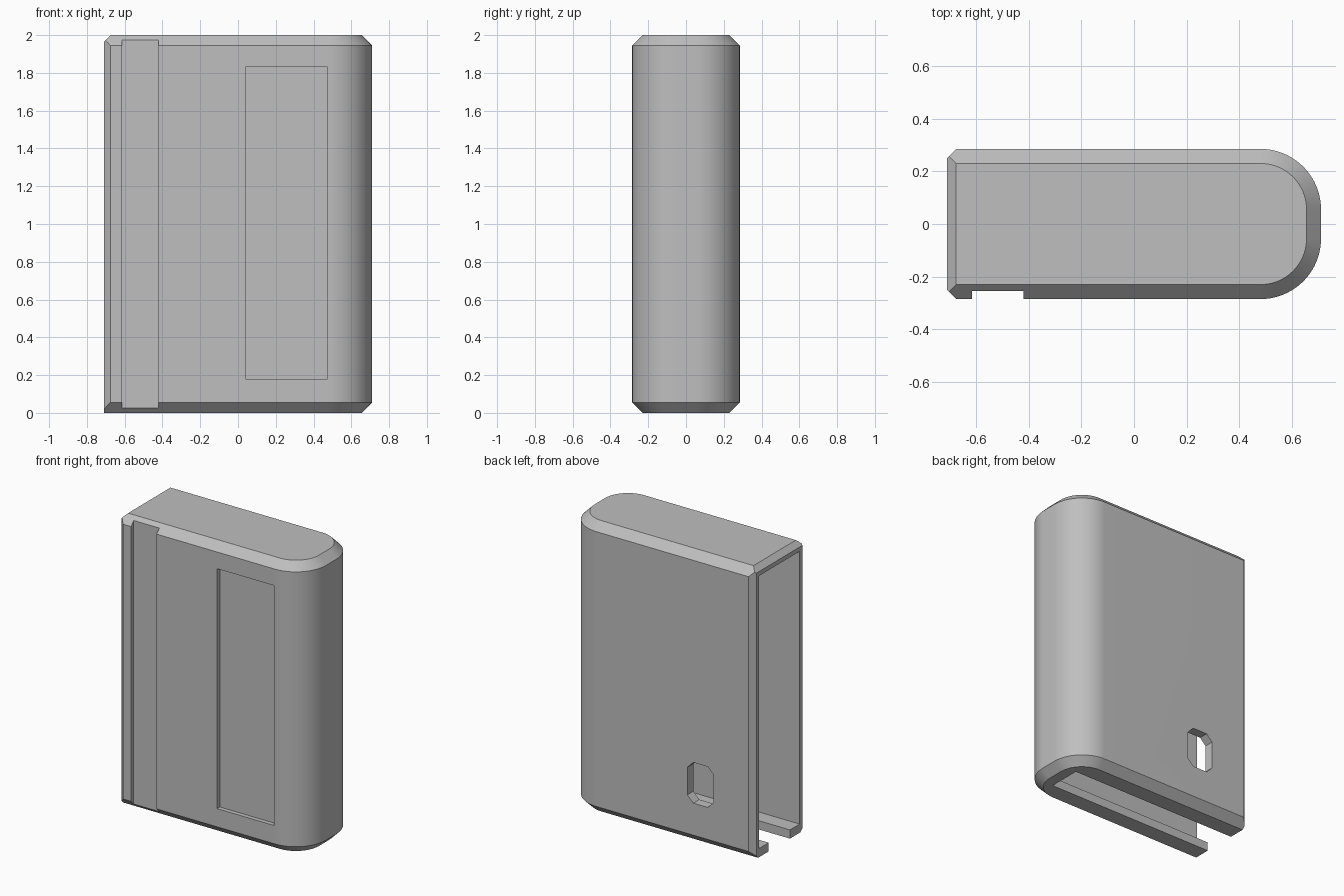
import bpy
import bmesh
from math import sin, cos, pi, radians
from mathutils import Vector

cube = bpy.data.objects.get("Cube")
if cube:
    bpy.data.objects.remove(cube, do_unlink=True)

HX, HY, H = 0.71, 0.285, 2.0     # half length, half depth, height
RADIUS = 0.23                    # rounded end
BEVEL, LIP = 0.055, 0.035        # chamfers of the caps and of the open end
WALL = 0.065

grey = bpy.data.materials.new("light grey plastic")
grey.use_nodes = True
colour = (0.52, 0.52, 0.52, 1)
grey.diffuse_color = colour
grey.node_tree.nodes["Principled BSDF"].inputs["Base Color"].default_value = colour


def outline(inset, left, steps=20):
    """Plan shape: square at the left end, rounded at the other."""
    r, cx, cy = RADIUS - inset, HX - RADIUS, HY - RADIUS
    arc = [(cx + r * cos(a), cy + r * sin(a))
           for a in (i * pi / 2 / steps for i in range(steps + 1))]
    upper = arc + [(left, HY - inset)]
    return [(x, -y) for x, y in reversed(upper)] + upper


def loft(name, levels):
    """Stack (z, outline) rings into a closed solid."""
    bm = bmesh.new()
    rings = [[bm.verts.new((x, y, z)) for x, y in ring] for z, ring in levels]
    n = len(rings[0])
    for low, high in zip(rings, rings[1:]):
        for i in range(n):
            j = (i + 1) % n
            bm.faces.new((low[i], low[j], high[j], high[i]))
    bm.faces.new(rings[0][::-1])
    bm.faces.new(rings[-1])
    return finish(name, bm)


def finish(name, bm):
    bmesh.ops.recalc_face_normals(bm, faces=bm.faces)
    mesh = bpy.data.meshes.new(name)
    bm.to_mesh(mesh)
    bm.free()
    mesh.materials.append(grey)
    obj = bpy.data.objects.new(name, mesh)
    bpy.context.collection.objects.link(obj)
    return obj


def box(name, x0, x1, y0, y1, z0, z1):
    ring = [(x0, y0), (x1, y0), (x1, y1), (x0, y1)]
    return loft(name, [(z0, ring), (z1, ring)])


# Outer shell with chamfered top and bottom rims
full, small = outline(0, -HX), outline(BEVEL, -HX)
case = loft("sleeve_case", [(0, small), (BEVEL, full), (H - BEVEL, full), (H, small)])

# Chamfers around the open end: front, back and top
bm = bmesh.new()
bm.from_mesh(case.data)
for point, normal in (((-HX, HY - LIP, 0), (-1, 1, 0)),
                      ((-HX, LIP - HY, 0), (-1, -1, 0)),
                      ((-HX, 0, H - LIP), (-1, 0, 1))):
    bmesh.ops.bisect_plane(bm, geom=bm.verts[:] + bm.edges[:] + bm.faces[:],
                           plane_co=point, plane_no=Vector(normal).normalized(),
                           clear_outer=True)
    bmesh.ops.holes_fill(bm, edges=[e for e in bm.edges if e.is_boundary], sides=0)
bmesh.ops.recalc_face_normals(bm, faces=bm.faces)
bm.to_mesh(case.data)
bm.free()

# Cutters: hollow inside, floor slot, grip groove, label recess, eyelet
hollow = outline(WALL, -1)
cx, cz, w, h, c = -0.31, 0.415, 0.1, 0.14, 0.045
corner = [(w, h - c), (w - c, h)]
half = corner + [(-x, z) for x, z in reversed(corner)]
octagon = half + [(-x, -z) for x, z in half]
eyelet = loft("eyelet_cutter", [(0, octagon), (0.3, octagon)])
for v in eyelet.data.vertices:
    x, z, y = v.co
    v.co = (cx + x, y + 0.1, cz + z)
eyelet.data.flip_normals()

cutters = [
    loft("hollow_cutter", [(0.06, hollow), (H - WALL, hollow)]),
    box("slot_cutter", -1, 0.58, -0.115, 0.115, -0.1, 0.2),
    box("groove_cutter", -0.615, -0.42, -0.5, -0.255, -0.1, H + 0.1),
    box("recess_cutter", 0.04, 0.475, -0.5, -0.255, 0.18, 1.83),
    eyelet,
]
bpy.ops.object.select_all(action='DESELECT')
bpy.context.view_layer.objects.active = case
case.select_set(True)
for cutter in cutters:
    mod = case.modifiers.new("cut", 'BOOLEAN')
    mod.operation, mod.solver, mod.object = 'DIFFERENCE', 'EXACT', cutter
    bpy.ops.object.modifier_apply(modifier=mod.name)
    bpy.data.objects.remove(cutter, do_unlink=True)

bpy.ops.object.shade_smooth_by_angle(angle=radians(25))
